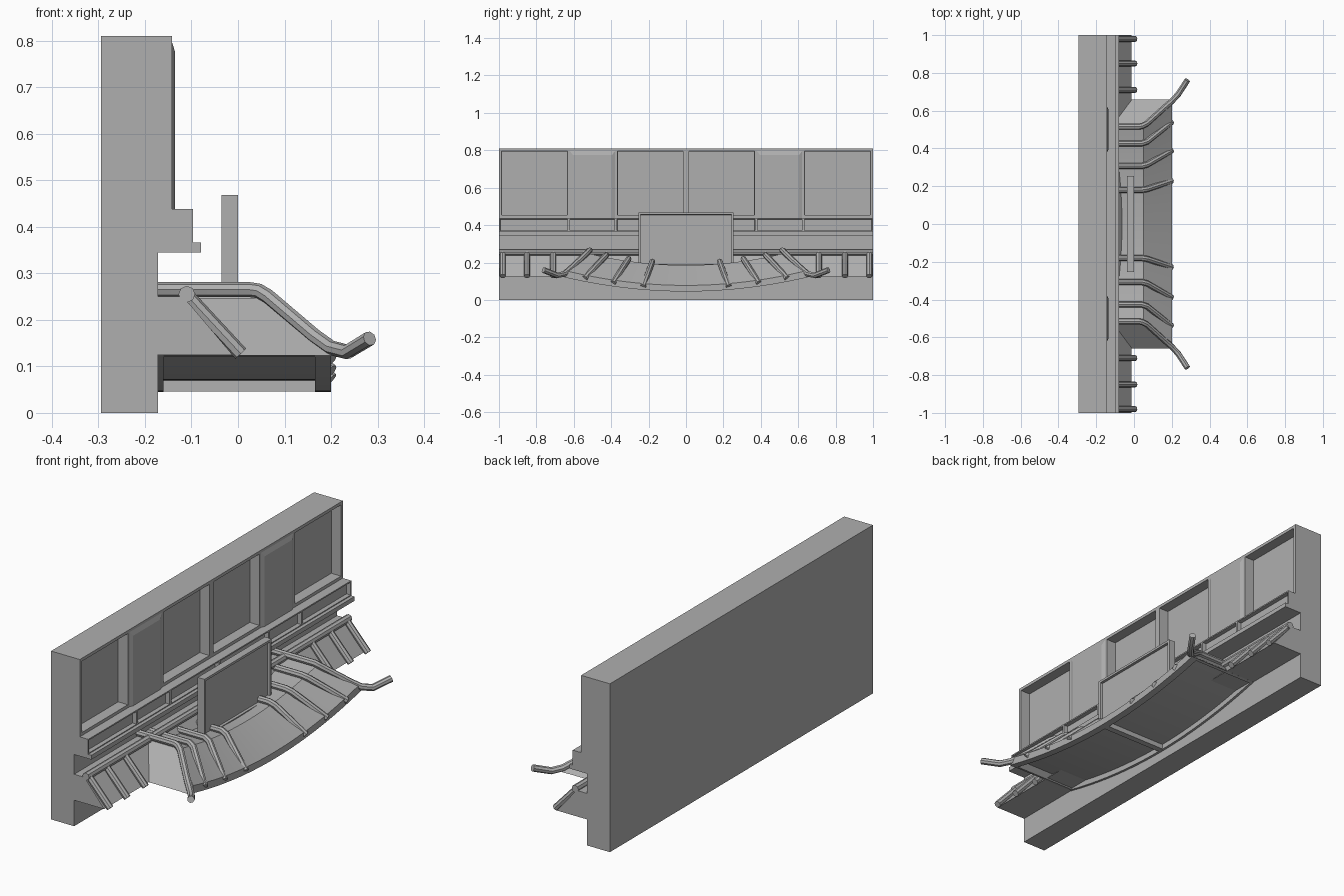
import bpy, bmesh, math

if "Cube" in bpy.data.objects:
    bpy.data.objects.remove(bpy.data.objects["Cube"])

GREY = bpy.data.materials.new("plain grey")
GREY.diffuse_color = (0.43, 0.43, 0.43, 1)
GREY.use_nodes = True
GREY.node_tree.nodes["Principled BSDF"].inputs["Base Color"].default_value = GREY.diffuse_color


def finish(name, bm, smooth=False):
    bmesh.ops.recalc_face_normals(bm, faces=bm.faces[:])
    me = bpy.data.meshes.new(name)
    bm.to_mesh(me)
    bm.free()
    me.materials.append(GREY)
    ob = bpy.data.objects.new(name, me)
    bpy.context.collection.objects.link(ob)
    if smooth:
        smooth_edges(ob)
    return ob


def smooth_edges(ob):
    bpy.ops.object.select_all(action='DESELECT')
    ob.select_set(True)
    bpy.context.view_layer.objects.active = ob
    bpy.ops.object.shade_smooth_by_angle(angle=math.radians(35))


def box(name, x, y, z, border=0, depth=0):
    """Box from ranges; optionally with a recessed panel in its +x face."""
    bm = bmesh.new()
    bmesh.ops.create_cube(bm, size=1)
    for v in bm.verts:
        v.co = [r[0] if c < 0 else r[1] for r, c in zip((x, y, z), v.co)]
    if border:
        bm.normal_update()
        face = max(bm.faces, key=lambda f: f.normal.x)
        bmesh.ops.inset_region(bm, faces=[face], thickness=border)
        bmesh.ops.inset_region(bm, faces=[face], thickness=0.002, depth=-depth)
    return finish(name, bm)


def skin(name, rings, smooth=False):
    """Join equal closed rings of points and cap both ends."""
    bm = bmesh.new()
    vs = [[bm.verts.new(p) for p in ring] for ring in rings]
    n = len(vs[0])
    for a, b in zip(vs, vs[1:]):
        for i in range(n):
            j = (i + 1) % n
            bm.faces.new((a[i], a[j], b[j], b[i]))
    bm.faces.new(vs[0])
    bm.faces.new(vs[-1])
    return finish(name, bm, smooth)


def sag(x, s, t):
    """Point on the sagging canopy: s scales the arc toward its centre."""
    return (x, s * t, 0.70 + s * (0.045 + 0.18 * t * t - 0.70))


def loft(name, profile, t0, t1, n):
    rings = [[sag(x, s, t0 + (t1 - t0) * i / n) for x, s in profile]
             for i in range(n + 1)]
    return skin(name, rings, True)


def strip(x0, x1, s0, s1):
    return [(x0, s0), (x1, s0), (x1, s1), (x0, s1)]


def tube(name, pts, radius):
    cu = bpy.data.curves.new(name, 'CURVE')
    cu.dimensions = '3D'
    cu.bevel_depth = radius
    cu.bevel_resolution = 2
    cu.use_fill_caps = True
    sp = cu.splines.new('POLY')
    sp.points.add(len(pts) - 1)
    for p, co in zip(sp.points, pts):
        p.co = (*co, 1)
    ob = bpy.data.objects.new(name, cu)
    bpy.context.collection.objects.link(ob)
    bpy.ops.object.select_all(action='DESELECT')
    ob.select_set(True)
    bpy.context.view_layer.objects.active = ob
    bpy.ops.object.convert(target='MESH')
    ob = bpy.context.view_layer.objects.active
    ob.data.materials.clear()
    ob.data.materials.append(GREY)
    smooth_edges(ob)


# Wall
box("wall_lower", (-0.295, -0.172), (-1, 1), (0, 0.44))
box("wall_upper", (-0.295, -0.20), (-1, 1), (0.44, 0.81))

# Thin lip under the ledge
box("ledge_lip", (-0.172, -0.08), (-1, 1), (0.345, 0.366))

for side, m in (("right", 1), ("left", -1)):
    def span(a, b):
        return tuple(sorted((a * m, b * m)))

    # Recessed wall panels and the pilaster between them
    for k, (a, b) in enumerate(((0, 0.38), (0.62, 1))):
        box(f"wall_panel_{side}_{k}", (-0.21, -0.142), span(a, b), (0.438, 0.81), 0.021, 0.05)
    box(f"pilaster_core_{side}", (-0.21, -0.142), span(0.38, 0.62), (0.438, 0.81))
    y0, y1 = span(0.37, 0.63)
    skin(f"pilaster_{side}", [
        [(-0.146, y0, 0.438), (-0.146, y1, 0.438), (-0.146, y1, 0.81), (-0.146, y0, 0.81)],
        [(-0.135, y0 + .025, 0.438), (-0.135, y1 - .025, 0.438),
         (-0.135, y1 - .025, 0.775), (-0.135, y0 + .025, 0.775)]])

    # Ledge with small recessed panels
    for k, (a, b) in enumerate(((0, 0.375), (0.375, 0.627), (0.627, 1))):
        box(f"ledge_panel_{side}_{k}", (-0.172, -0.097), span(a, b), (0.364, 0.438), 0.009, 0.02)

    # Sloping side roof, solid underneath
    prof = [(-0.172, 0.125), (-0.012, 0.125), (-0.105, 0.235), (-0.125, 0.25), (-0.172, 0.25)]
    skin(f"side_roof_{side}", [[(x, y * m, z) for x, z in prof] for y in (0.0, 1.0)])

    # Short bars on the side roof
    for k, y in enumerate((0.71, 0.85, 0.98)):
        tube(f"roof_bar_{side}_{k}", [(-0.108, y * m, 0.25), (0.006, y * m, 0.127)], 0.016)

    # Canopy ribs following the sag
    for k, t in enumerate((0.235, 0.40, 0.555)):
        path = ((-0.17, 0.768), (0.04, 0.768), (0.068, 0.785), (0.20, 0.975))
        tube(f"canopy_rib_{side}_{k}", [sag(x, s, t * m) for x, s in path], 0.016)

    # Long outward-curling end rib
    tube(f"end_rib_{side}", [(x, y * m, z) for x, y, z in (
        (-0.172, 0.515, 0.265), (0.025, 0.515, 0.265), (0.045, 0.52, 0.262),
        (0.065, 0.53, 0.25), (0.165, 0.62, 0.165), (0.20, 0.65, 0.14),
        (0.235, 0.688, 0.131), (0.283, 0.762, 0.16))], 0.016)

    # Underside end frame
    loft(f"under_frame_end_{side}", strip(-0.172, 0.199, 0.95, 0.999), 0.645 * m, 0.6595 * m, 1)

# Horizontal rail along the wall
tube("rail", [(-0.11, -1, 0.255), (-0.11, 1, 0.255)], 0.018)

# Sagging canopy and the frame strips beneath it
loft("canopy", [(-0.172, 0.785), (0.05, 0.785), (0.20, 0.95), (0.20, 0.962), (-0.172, 0.962)],
     -0.66, 0.66, 24)
loft("under_frame_front", strip(0.165, 0.20, 0.955, 1), -0.66, 0.66, 24)
loft("under_frame_back", strip(-0.172, -0.16, 0.955, 1), -0.66, 0.66, 24)
loft("under_frame_middle", strip(-0.172, 0.199, 0.95, 0.999), -0.015, 0.015, 1)

# Framed blank board standing on the canopy
box("sign_board", (-0.036, 0.0), (-0.255, 0.255), (0.18, 0.468), 0.016, 0.012)
